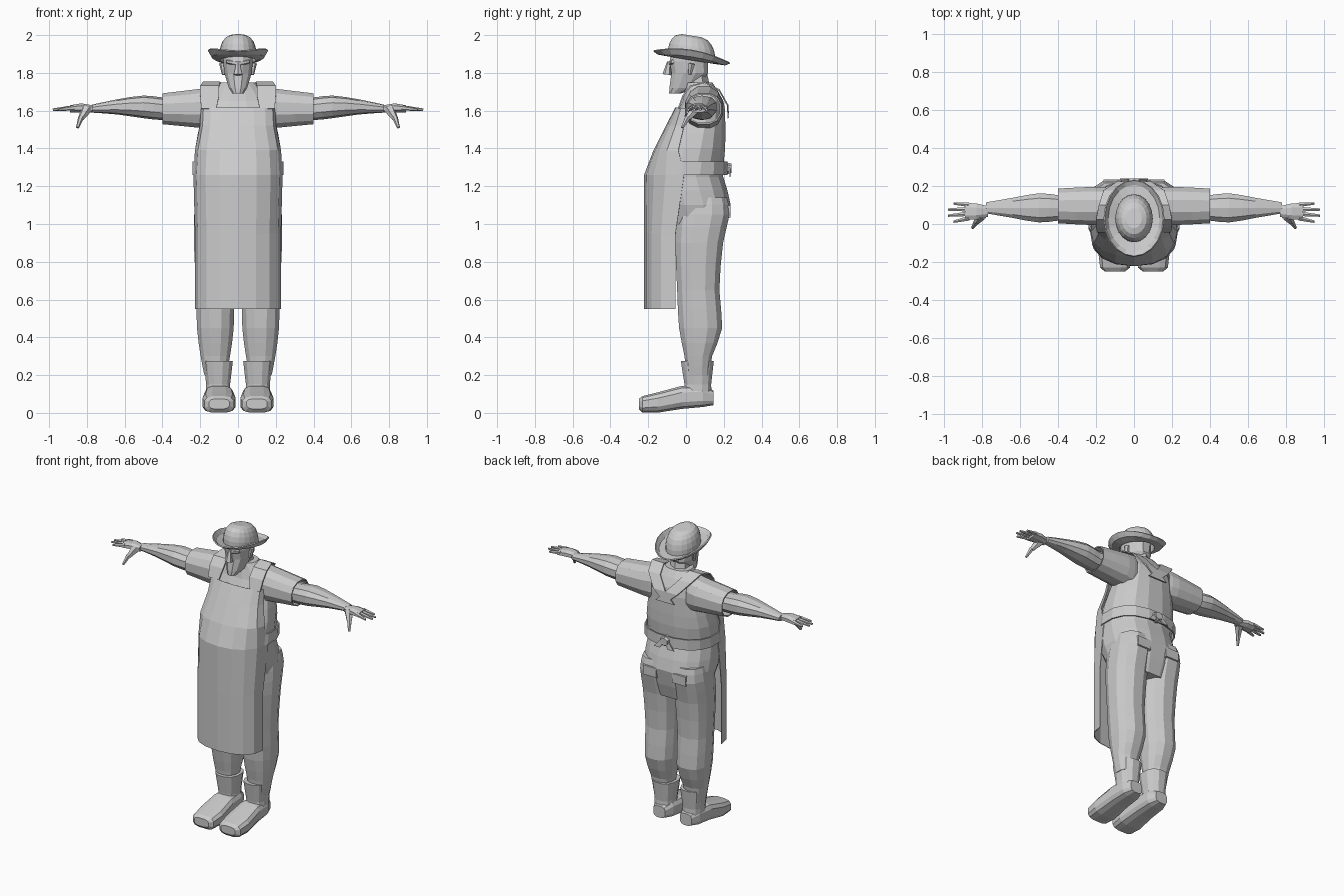
import bpy, bmesh, math
from mathutils import Vector

if "Cube" in bpy.data.objects:
    bpy.data.objects.remove(bpy.data.objects["Cube"])

grey = bpy.data.materials.new("plain grey")
grey.use_nodes = True
grey.diffuse_color = (.6, .6, .6, 1)
grey.node_tree.nodes["Principled BSDF"].inputs["Base Color"].default_value = grey.diffuse_color


def finish(name, bm, mirror=False, thick=0):
    """Turn a bmesh into a flat-shaded object, optionally doubled and thickened."""
    bmesh.ops.recalc_face_normals(bm, faces=bm.faces)
    mesh = bpy.data.meshes.new(name)
    bm.to_mesh(mesh)
    bm.free()
    mesh.materials.append(grey)
    part = bpy.data.objects.new(name, mesh)
    bpy.context.collection.objects.link(part)
    if thick:
        solid = part.modifiers.new("thickness", "SOLIDIFY")
        solid.thickness = thick
        solid.offset = 0
    if mirror:
        part.modifiers.new("mirror", "MIRROR").use_mirror_merge = False


def skin(name, rows, closed=True, caps=(), mirror=False, thick=0):
    """Join neighbouring rows of points with quads."""
    bm = bmesh.new()
    grid = [[bm.verts.new(point) for point in row] for row in rows]
    count = len(grid[0])
    for lower, upper in zip(grid, grid[1:]):
        for i in range(count if closed else count - 1):
            j = (i + 1) % count
            bm.faces.new((lower[i], lower[j], upper[j], upper[i]))
    for cap in caps:
        bm.faces.new(grid[cap])
    finish(name, bm, mirror, thick)


def power(value, exponent):
    return math.copysign(abs(value) ** exponent, value)


def refine(rings):
    """Add one smoothly interpolated ring between each pair."""
    keys = [Vector(ring) for ring in rings]
    result = [keys[0]]
    for i in range(len(keys) - 1):
        before, after = keys[max(i - 1, 0)], keys[min(i + 2, len(keys) - 1)]
        here, there = keys[i], keys[i + 1]
        result += [(here + there) * .5 + (here + there - before - after) / 16, there]
    return result


def loft(name, axis, middle, rings, sides=12, square=.85, smooth=False, hollow=False):
    """Rings are (position, half width, low, high); parts off the middle are mirrored."""
    rows = []
    for along, half, low, high in refine(rings) if smooth else rings:
        row = []
        for i in range(sides):
            angle = math.tau * (i + .5) / sides
            across = middle + half * power(math.cos(angle), square)
            other = (low + high) / 2 + (high - low) / 2 * power(math.sin(angle), square)
            row.append({"x": (along, across, other),
                        "y": (across, along, other),
                        "z": (across, other, along)}[axis])
        rows.append(row)
    skin(name, rows, caps=() if hollow else (0, -1), mirror=bool(middle),
         thick=.008 if hollow else 0)


def taper(name, start, end, thick_end, thin_end, mirror=True):
    """A six-sided tapering rod between two points."""
    start, end = Vector(start), Vector(end)
    bm = bmesh.new()
    bmesh.ops.create_cone(bm, cap_ends=True, segments=6, radius1=thick_end,
                          radius2=thin_end, depth=(end - start).length)
    bm.transform((end - start).to_track_quat("Z", "Y").to_matrix().to_4x4())
    bmesh.ops.translate(bm, verts=bm.verts, vec=(start + end) / 2)
    finish(name, bm, mirror)


def ribbon(name, path):
    """A mirrored flat band through points given as (inner x, outer x, y, z)."""
    rows = [[(inner, y, z), (outer, y, z)] for inner, outer, y, z in path]
    skin(name, rows, closed=False, mirror=True, thick=.008)


# Torso with belly
loft("torso", "z", 0, [
    (.9, .18, -.05, .19), (1.1, .235, -.15, .24), (1.25, .23, -.19, .2),
    (1.4, .23, -.14, .21), (1.55, .2, -.07, .21), (1.65, .18, -.02, .2),
    (1.75, .09, 0, .14)], sides=16, smooth=True)

# Head, neck and face
taper("neck", (0, .07, 1.66), (0, .05, 1.8), .07, .06, mirror=False)
loft("head", "z", 0, [
    (1.69, .03, -.09, -.03), (1.72, .05, -.09, .06), (1.8, .075, -.08, .12),
    (1.86, .08, -.09, .12), (1.91, .08, -.08, .12)])
taper("nose", (0, -.1, 1.79), (0, -.09, 1.86), .025, .01, mirror=False)
taper("brow", (0, -.08, 1.85), (.06, -.07, 1.86), .015, .01)
taper("ear", (.075, .02, 1.79), (.08, .03, 1.85), .01, .02)

# Hat: rolled brim running into a round crown, tipped backwards
profile = [(.157, 1.885, .036), (.138, 1.872, .016)]
for step in range(6):
    angle = math.radians(16 * step)
    profile.append((.097 * math.cos(angle) ** .5, 1.87 + .125 * math.sin(angle), 0))
hat = []
for radius, height, curl in profile:
    row = []
    for i in range(20):
        side, back = math.cos(math.tau * i / 20), math.sin(math.tau * i / 20)
        depth = 1.28 * radius * back
        row.append((radius * side, .03 + depth, height - .16 * depth + curl * side ** 2))
    hat.append(row)
skin("hat", hat, caps=(-1,), thick=.008)

# Sleeves, arms and hands
loft("sleeve", "x", .095, [
    (.13, .09, 1.5, 1.73), (.2, .1, 1.51, 1.715), (.4, .09, 1.53, 1.69)],
    smooth=True, hollow=True)
loft("arm", "x", .085, [
    (.3, .07, 1.55, 1.67), (.4, .07, 1.55, 1.67), (.5, .08, 1.56, 1.68),
    (.64, .055, 1.58, 1.66), (.78, .03, 1.59, 1.63)], sides=10, smooth=True)
loft("hand", "x", .066, [
    (.77, .03, 1.59, 1.63), (.83, .045, 1.59, 1.64), (.89, .048, 1.59, 1.63)], sides=8)
for i, (finger, reach) in enumerate(
        zip(("index", "middle", "ring", "little"), (.95, .98, .98, .95))):
    taper(finger + "_finger", (.87, .03 + .024 * i, 1.615),
          (reach, .012 + .032 * i, 1.605), .014, .007)
taper("thumb_base", (.8, .05, 1.61), (.83, .01, 1.56), .03, .016)
taper("thumb_tip", (.83, .01, 1.565), (.85, -.02, 1.51), .016, .008)

# Trouser legs with back pockets
loft("leg", "z", .12, [
    (.2, .06, 0, .13), (.3, .08, -.01, .14), (.45, .1, -.04, .195),
    (.65, .105, -.05, .18), (.9, .117, -.06, .2), (1.05, .115, -.05, .235),
    (1.14, .1, -.03, .22)], smooth=True)
loft("back_pocket", "y", .11, [(.2, .06, 1.02, 1.11), (.235, .055, 1.03, 1.1)],
     sides=4, square=.3)

# Boots
loft("boot_shaft", "z", .105, [
    (.07, .065, -.02, .14), (.15, .065, -.01, .135), (.275, .08, -.03, .15)])
loft("boot_foot", "y", .1, [
    (-.25, .055, .02, .075), (-.23, .08, 0, .09), (-.15, .09, 0, .11),
    (-.02, .078, .02, .145), (.09, .07, .03, .145), (.145, .045, .04, .12)],
    square=.65)

# Apron: an open sheet wrapped round the front
apron = []
for height, width, front, edge in [
        (.55, .226, -.22, -.055), (.95, .226, -.22, -.055), (1.26, .234, -.22, -.01),
        (1.39, .226, -.17, -.04), (1.52, .2, -.105, -.01), (1.615, .195, -.055, 0)]:
    row = []
    for column in range(9):
        angle = math.pi * (column / 8 - .5)
        row.append((width * power(math.sin(angle), .9),
                    edge + (front - edge) * abs(math.cos(angle)) ** .8, height))
    apron.append(row)
skin("apron", apron, closed=False, thick=.004)

# Shoulder straps crossing behind
ribbon("shoulder_strap", [
    (.115, .195, -.04, 1.61), (.1, .2, -.015, 1.68), (.1, .2, .025, 1.73),
    (.095, .185, .1, 1.75), (.07, .16, .175, 1.71), (0, .09, .22, 1.63),
    (-.07, .01, .225, 1.56)])

# Waist tie with its knot and loose ends
loft("waist_tie", "z", 0, [(1.26, .24, -.17, .22), (1.33, .24, -.15, .22)],
     sides=16, hollow=True)
loft("tie_knot", "y", 0, [(.2, .04, 1.26, 1.33), (.24, .03, 1.27, 1.32)], sides=6)
ribbon("tie_end", [(0, .03, .23, 1.3), (.03, .075, .235, 1.25)])
